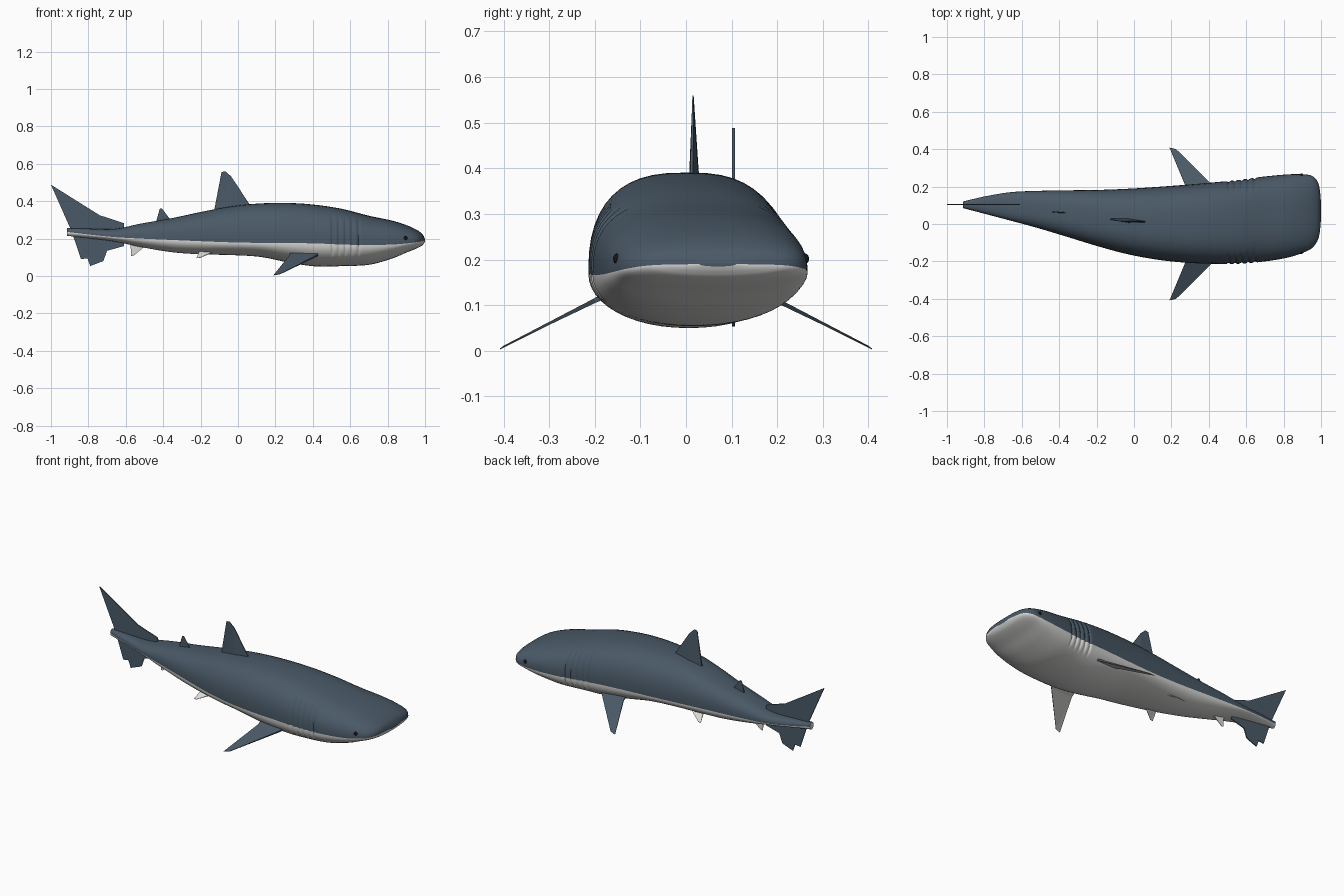
import bpy, bmesh, math
from mathutils import Vector

if "Cube" in bpy.data.objects:
    bpy.data.objects.remove(bpy.data.objects["Cube"])


def material(name, rgb):
    m = bpy.data.materials.new(name)
    m.diffuse_color = (*rgb, 1)
    m.use_nodes = True
    m.node_tree.nodes["Principled BSDF"].inputs["Base Color"].default_value = m.diffuse_color
    return m


SLATE = material("slate_back", (0.068, 0.1, 0.135))
WHITE = material("pale_belly", (0.7, 0.7, 0.69))
BLACK = material("black_eye", (0.008, 0.008, 0.01))


def finish(bm, name, mats, smooth=None):
    bmesh.ops.recalc_face_normals(bm, faces=bm.faces)
    me = bpy.data.meshes.new(name)
    bm.to_mesh(me)
    bm.free()
    for m in mats:
        me.materials.append(m)
    ob = bpy.data.objects.new(name, me)
    bpy.context.collection.objects.link(ob)
    if smooth:
        bpy.context.view_layer.objects.active = ob
        ob.select_set(True)
        bpy.ops.object.shade_smooth_by_angle(angle=math.radians(smooth))
        ob.select_set(False)
    return ob


# Body stations: x, y low, y high, z top, z colour line, z bottom
STATIONS = [
    (-.915, .085, .12, .256, .236, .215),
    (-.80, .055, .147, .253, .222, .202),
    (-.66, .018, .17, .252, .208, .184),
    (-.52, -.02, .177, .280, .200, .155),
    (-.36, -.068, .18, .308, .193, .128),
    (-.20, -.117, .182, .342, .186, .116),
    (-.04, -.160, .188, .372, .180, .112),
    (.12, -.190, .198, .388, .177, .102),
    (.28, -.207, .21, .390, .176, .070),
    (.42, -.213, .222, .380, .174, .051),
    (.56, -.213, .236, .358, .168, .053),
    (.70, -.200, .254, .322, .166, .060),
    (.82, -.180, .265, .297, .168, .092),
    (.90, -.155, .266, .272, .174, .125),
    (.95, -.130, .258, .250, .180, .145),
    (.98, -.092, .230, .230, .186, .160),
    (.993, -.045, .185, .213, .189, .173),
    (1.0, .03, .11, .195, .190, .185)]
GILLS = (.505, .54, .575, .61, .645)
SEG = 48


def catmull(a, b, c, d, t):
    return .5 * (2*b + (c-a)*t + (2*a-5*b+4*c-d)*t*t + (3*b-a-3*c+d)*t**3)


def section(s):
    # rounded-box back, elliptical belly, gill grooves on the flanks
    x, y0, y1, zt, zm, zb = s
    groove = max(math.exp(-((x - g) / .007) ** 2) for g in GILLS)
    pts = []
    for i in range(SEG):
        a = 2 * math.pi * i / SEG
        c, sn = math.cos(a), math.sin(a)
        n = 2.7 if sn > 0 else 2.1
        u = math.copysign(abs(c) ** (2 / n), c)
        v = math.copysign(abs(sn) ** (2 / n), sn) if abs(sn) > 1e-6 else 0
        z = zm + v * ((zt - zm) if v > 0 else (zm - zb))
        flank = 1 if .12 < z < .31 else 0
        w = (y1 - y0) / 2 - .007 * groove * flank
        pts.append(Vector((x, (y0 + y1) / 2 + u * w, z)))
    return pts


bm = bmesh.new()
samples = []
for i in range(len(STATIONS) - 1):
    q = [STATIONS[min(max(j, 0), len(STATIONS) - 1)] for j in range(i - 1, i + 3)]
    k = 32 if .4 < q[1][0] < .6 else 8
    samples += [[catmull(*c, t / k) for c in zip(*q)] for t in range(k)]
samples.append(STATIONS[-1])
rings = [[bm.verts.new(p) for p in section(s)] for s in samples]
for r0, r1 in zip(rings, rings[1:]):
    for i in range(SEG):
        j = (i + 1) % SEG
        f = bm.faces.new((r0[i], r0[j], r1[j], r1[i]))
        f.material_index = 0 if i < SEG // 2 else 1
bm.faces.new(rings[0]).material_index = 1
bm.faces.new(rings[-1])
finish(bm, "body", [SLATE, WHITE], 50)


# Fins: outline points (x, y, z, half thickness), offset along the plane normal
def fin(name, pts, mats, under=False):
    co = [Vector(p[:3]) for p in pts]
    nrm = Vector((0, 0, 0))
    for a, b in zip(co, co[1:] + co[:1]):
        nrm += (a - co[0]).cross(b - co[0])
    nrm.normalize()
    bm = bmesh.new()
    A = [bm.verts.new(c + nrm * p[3]) for c, p in zip(co, pts)]
    B = [bm.verts.new(c - nrm * p[3]) for c, p in zip(co, pts)]
    bm.faces.new(A)
    bm.faces.new(B[::-1])
    for i in range(len(A)):
        j = (i + 1) % len(A)
        bm.faces.new((A[i], B[i], B[j], A[j]))
    bmesh.ops.recalc_face_normals(bm, faces=bm.faces)
    bmesh.ops.triangulate(bm, faces=[f for f in bm.faces if len(f.verts) > 4])
    if under:
        for f in bm.faces:
            f.material_index = 1 if f.normal.z < -.3 else 0
    return finish(bm, name, mats)


# Dorsal fins
fin("dorsal_fin", [(-.125, .026, .33, .004), (-.125, .026, .362, .004),
                   (-.088, .016, .556, .001), (-.067, .015, .56, .001),
                   (-.035, .015, .53, .002), (.06, .012, .385, .003),
                   (.06, .012, .34, .003), (-.03, .018, .34, .013)], [SLATE])
fin("second_dorsal_fin", [(-.435, .065, .27, .003), (-.435, .065, .30, .003),
                          (-.418, .063, .36, .001), (-.407, .063, .362, .001),
                          (-.365, .06, .306, .002), (-.365, .06, .28, .004)], [SLATE])

# Tail fin
TAIL = [(-1, .488), (-.74, .325), (-.61, .282), (-.61, .16), (-.70, .135),
        (-.72, .08), (-.79, .053), (-.805, .095), (-.84, .09), (-.875, .195),
        (-.90, .262)]
fin("tail_fin", [(x, .104, z, .003) for x, z in TAIL], [SLATE])

# Anal fin
fin("anal_fin", [(-.575, .08, .19, .004), (-.572, .08, .108, .001),
                 (-.56, .08, .107, .001), (-.505, .08, .152, .003),
                 (-.505, .08, .18, .004)], [WHITE])

# Paired fins and eyes, once per side
for side, word in ((-1, "right"), (1, "left")):
    fin("pectoral_fin_" + word,
        [(.45, side * .13, .145, .006), (.425, side * .20, .11, .005),
         (.225, side * .40, .01, .001), (.19, side * .408, .004, .001),
         (.275, side * .205, .108, .003), (.285, side * .13, .145, .004),
         (.36, side * .13, .145, .011)], [SLATE, WHITE], True)
    yc = .035
    fin("pelvic_fin_" + word,
        [(-.11, yc + side * .07, .15, .004), (-.14, yc + side * .10, .125, .003),
         (-.205, yc + side * .14, .097, .001), (-.222, yc + side * .14, .096, .001),
         (-.205, yc + side * .09, .135, .003), (-.2, yc + side * .07, .15, .004)],
        [WHITE])
    bm = bmesh.new()
    bmesh.ops.create_uvsphere(bm, u_segments=16, v_segments=10, radius=.011)
    bmesh.ops.scale(bm, vec=(1, .7, 1), verts=bm.verts)
    y = -.152 if side < 0 else .262
    bmesh.ops.translate(bm, vec=(.895, y, .202), verts=bm.verts)
    finish(bm, "eye_" + word, [BLACK], 60)
